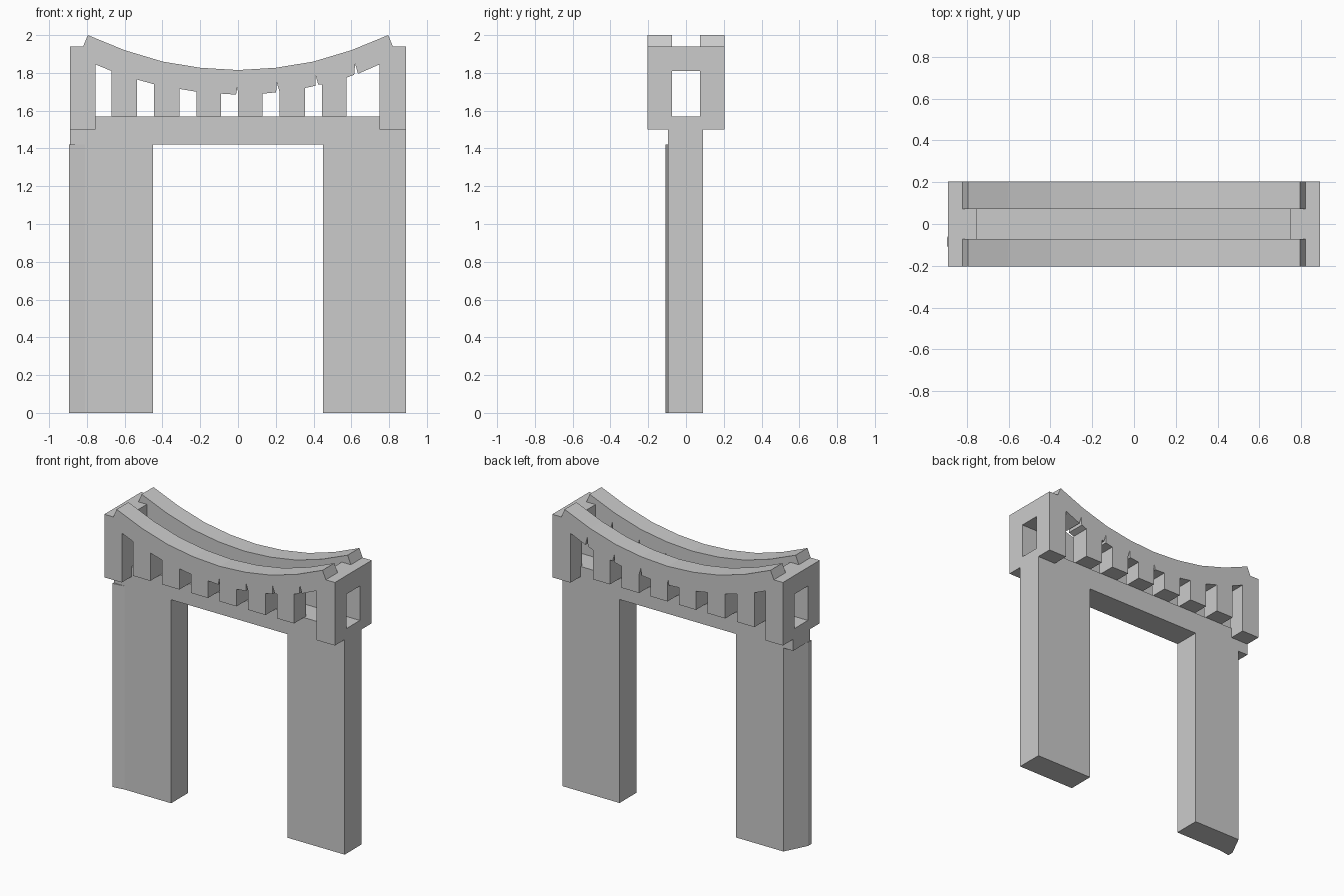
import bpy, bmesh
from mathutils import Vector

if "Cube" in bpy.data.objects:
    bpy.data.objects.remove(bpy.data.objects["Cube"])


def prism(name, outline, start, depth):
    """Extrude a closed flat 3D outline along a vector."""
    bm = bmesh.new()
    face = bm.faces.new([bm.verts.new(Vector(p) + Vector(start)) for p in outline])
    out = bmesh.ops.extrude_face_region(bm, geom=[face])
    verts = [v for v in out["geom"] if isinstance(v, bmesh.types.BMVert)]
    bmesh.ops.translate(bm, verts=verts, vec=depth)
    bmesh.ops.recalc_face_normals(bm, faces=bm.faces)
    mesh = bpy.data.meshes.new(name)
    bm.to_mesh(mesh)
    bm.free()
    ob = bpy.data.objects.new(name, mesh)
    bpy.context.collection.objects.link(ob)
    return ob


def slab(name, x0, x1, y0, y1, z0, z1):
    outline = [(x0, y0, 0), (x1, y0, 0), (x1, y1, 0), (x0, y1, 0)]
    return prism(name, outline, (0, 0, z0), (0, 0, z1 - z0))


# Gateway: lintel, plain right leg, left leg with cut-away corner
slab("lintel_beam", -0.89, 0.89, -0.095, 0.09, 1.42, 1.57)
slab("right_leg", 0.45, 0.89, -0.095, 0.09, 0, 1.42)
left_plan = [(-0.45, -0.095), (-0.45, 0.09), (-0.815, 0.09),
             (-0.895, -0.067), (-0.895, -0.108), (-0.81, -0.095)]
prism("left_leg", [(x, y, 0) for x, y in left_plan], (0, 0, 0), (0, 0, 1.42))

# Sagging rail profile, from the left end to the right end
half = [(0.89, 1.94), (0.82, 1.94), (0.795, 2.0), (0.6, 1.92), (0.4, 1.86), (0.2, 1.827)]
rail = [(-x, z) for x, z in half] + [(0, 1.815)] + half[::-1]

# Openings between the balusters, left to right: top edges with small joint cracks
openings = [
    [(-0.755, 1.845), (-0.67, 1.81)],
    [(-0.535, 1.765), (-0.445, 1.74)],
    [(-0.31, 1.715), (-0.22, 1.70)],
    [(-0.09, 1.69), (-0.01, 1.685), (-0.003, 1.73), (0, 1.69)],
    [(0.13, 1.69), (0.202, 1.697), (0.205, 1.75), (0.22, 1.70)],
    [(0.355, 1.72), (0.41, 1.732), (0.41, 1.79), (0.425, 1.738), (0.445, 1.74)],
    [(0.575, 1.775), (0.615, 1.79), (0.62, 1.85), (0.635, 1.795), (0.75, 1.845)],
]
comb = [(-0.89, 1.5), (-0.755, 1.5)]
for i, top in enumerate(openings):
    if i > 0:
        comb.append((top[0][0], 1.57))
    comb += top
    if i < len(openings) - 1:
        comb.append((top[-1][0], 1.57))
comb += [(0.75, 1.5), (0.89, 1.5)]
outline = [(x, 0, z) for x, z in comb + rail[::-1]]

# Two balustrades, front and back
prism("front_balustrade", outline, (0, -0.203, 0), (0, 0.13, 0))
prism("back_balustrade", outline, (0, 0.073, 0), (0, 0.13, 0))

# End bars joining the balustrades
slab("left_end_bar", -0.89, -0.755, -0.073, 0.073, 1.81, 1.94)
slab("right_end_bar", 0.75, 0.89, -0.073, 0.073, 1.81, 1.94)
